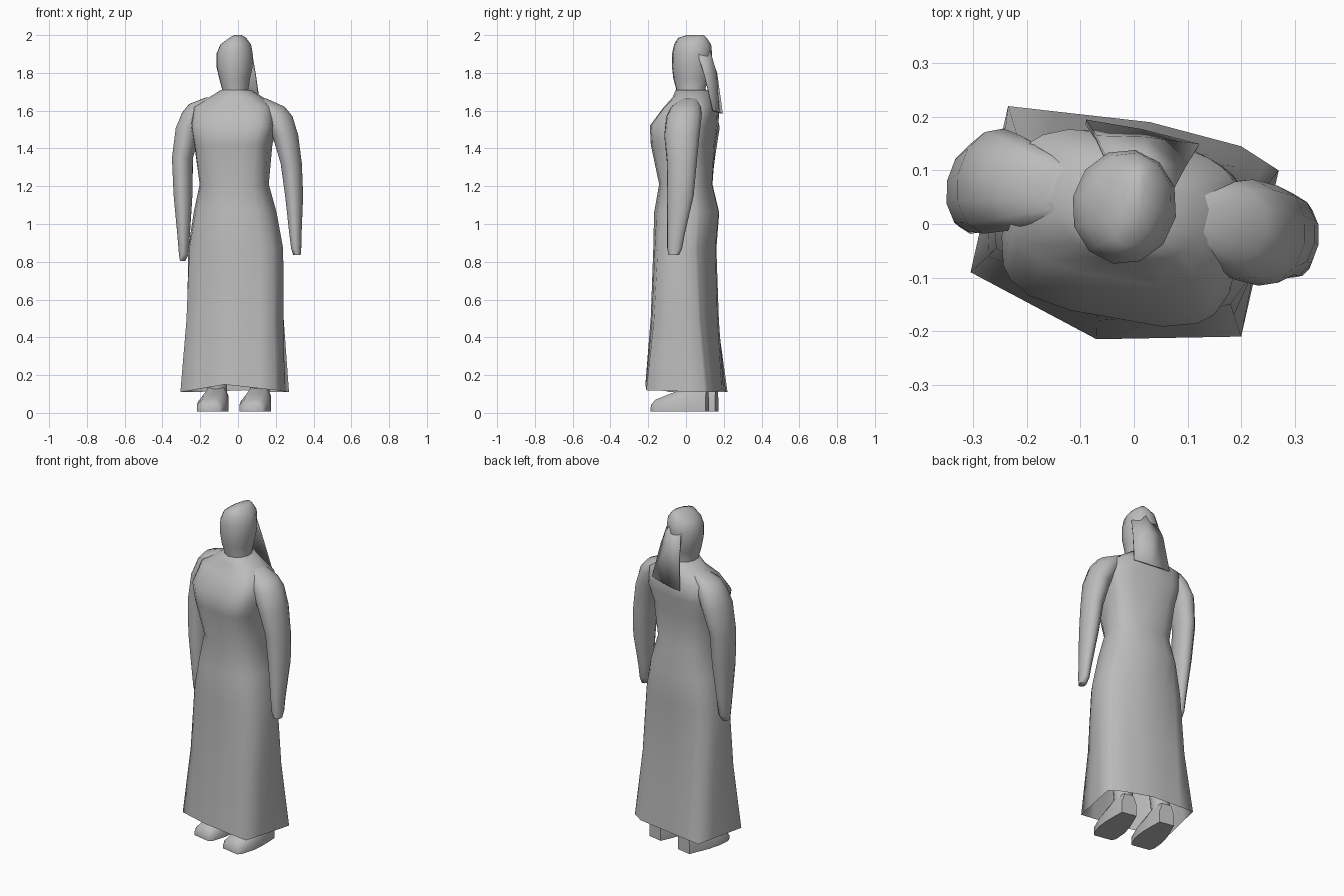
import bpy, bmesh
from math import sin, cos, pi, atan2, radians, copysign
from mathutils import Vector, Matrix

cube = bpy.data.objects.get("Cube")
if cube:
    bpy.data.objects.remove(cube)

grey = bpy.data.materials.new("stone grey")
grey.use_nodes = True
GREY = (0.5, 0.5, 0.5, 1)
grey.diffuse_color = GREY
grey.node_tree.nodes["Principled BSDF"].inputs["Base Color"].default_value = GREY

TURN = radians(-11)   # the figure is turned slightly to its right


def finish(name, bm, angle=60):
    bmesh.ops.recalc_face_normals(bm, faces=bm.faces)
    mesh = bpy.data.meshes.new(name)
    bm.to_mesh(mesh)
    bm.free()
    mesh.materials.append(grey)
    obj = bpy.data.objects.new(name, mesh)
    bpy.context.collection.objects.link(obj)
    bpy.ops.object.select_all(action='DESELECT')
    obj.select_set(True)
    bpy.context.view_layer.objects.active = obj
    bpy.ops.object.shade_smooth_by_angle(angle=radians(angle))
    return obj


def loft(name, rings, cap_start=True, angle=60):
    """Skin a list of closed rings of points."""
    bm = bmesh.new()
    loops = [[bm.verts.new(p) for p in ring] for ring in rings]
    n = len(loops[0])
    for a, b in zip(loops, loops[1:]):
        for i in range(n):
            j = (i + 1) % n
            bm.faces.new((a[i], a[j], b[j], b[i]))
    if cap_start:
        bm.faces.new(loops[0][::-1])
    bm.faces.new(loops[-1])
    return finish(name, bm, angle)


def oval(angles, z, cx, cy, rx, ry, power=2):
    """Level oval; a higher power makes it boxier."""
    turn = Matrix.Rotation(TURN, 3, 'Z')

    def bulge(v):
        return copysign(abs(v) ** (2 / power), v)
    return [Vector((cx, cy, z)) + turn @ Vector((rx * bulge(cos(a)), ry * bulge(sin(a)), 0))
            for a in angles]


def even(n):
    return [2 * pi * i / n for i in range(n)]


# Robe: angular hem blending into oval waist, boxy chest and shoulders
corners = [(.27, .1, .11), (.2, .145, .11), (.03, .19, .12), (-.235, .22, .11),
           (-.305, -.09, .11), (-.07, -.215, .15), (.2, -.21, .12)]
hem = []
for a, b in zip(corners, corners[1:] + corners[:1]):
    a, b = Vector(a), Vector(b)
    hem += [a, a.lerp(b, .33), a.lerp(b, .67)]
angles = [atan2(p.y, p.x) - TURN for p in hem]
robe = [hem]
thigh = oval(angles, .87, -.01, -.005, .25, .15)
robe.append([h.lerp(t, .5) for h, t in zip(hem, thigh)])
robe.append([Vector((h.x, h.y, t.z)).lerp(t, .75) for h, t in zip(hem, thigh)])
for ring in [(1.06, -.015, .005, .22, .17, 2.2), (1.21, -.02, .0, .183, .138, 2.3),
             (1.42, -.025, -.015, .203, .162, 3), (1.52, -.02, -.01, .222, .168, 3.5),
             (1.62, -.02, .03, .215, .135, 3), (1.67, -.01, .035, .145, .105, 2),
             (1.71, -.01, .03, .08, .085, 2)]:
    robe.append(oval(angles, *ring))
loft("robe", robe, cap_start=False, angle=75)

# Head with neck
loft("head", [oval(even(12), *r) for r in [
    (1.65, -.01, .035, .075, .085), (1.72, -.015, .025, .072, .08),
    (1.77, -.018, .028, .083, .097), (1.83, -.018, .03, .097, .106),
    (1.9, -.018, .032, .098, .108), (1.95, -.012, .035, .083, .1),
    (1.985, -.002, .034, .045, .078), (2.0, .0, .05, .018, .045)]])

# Hair falling behind the head as a flared sheet
bm = bmesh.new()
rows = [[bm.verts.new(p) for p in row] for row in [
    [(-.05, .115, 1.92), (.02, .12, 1.93), (.07, .06, 1.91)],
    [(-.07, .16, 1.8), (.02, .158, 1.8), (.092, .1, 1.79)],
    [(-.09, .19, 1.585), (.015, .172, 1.59), (.12, .145, 1.6)]]]
for a, b in zip(rows, rows[1:]):
    for i in range(2):
        bm.faces.new((a[i], a[i + 1], b[i + 1], b[i]))
hair = finish("hair", bm)
thickness = hair.modifiers.new("thickness", 'SOLIDIFY')
thickness.thickness = .01
thickness.offset = 0

# Arms hanging at the sides, narrowing into the hands
left_arm = [(.835, .312, -.065, .02, .028), (.87, .308, -.06, .027, .04),
            (.95, .304, -.053, .033, .048), (1.15, .297, -.03, .048, .072),
            (1.32, .282, -.022, .057, .08), (1.47, .25, -.022, .07, .095),
            (1.57, .205, -.01, .085, .095), (1.62, .17, .0, .08, .08),
            (1.665, .1, .02, .05, .045)]
right_arm = [(.805, -.293, .035, .014, .024), (.84, -.287, .04, .026, .038),
             (.95, -.288, .045, .034, .052), (1.15, -.291, .055, .05, .075),
             (1.35, -.294, .07, .056, .085), (1.51, -.262, .08, .068, .1),
             (1.59, -.225, .075, .072, .09), (1.635, -.195, .07, .065, .075),
             (1.67, -.12, .06, .05, .045)]
for name, arm in (("left_arm", left_arm), ("right_arm", right_arm)):
    loft(name, [oval(even(12), *r) for r in arm], angle=75)

# Feet as low wedges, with legs rising into the robe
for name, x, y in (("left", .1, -.03), ("right", -.125, .02)):
    place = Matrix.Translation((x, y, 0)) @ Matrix.Rotation(TURN, 4, 'Z')
    shoe = []
    for s, w, h in [(-.15, .055, .045), (-.125, .07, .07), (-.05, .078, .1),
                    (.02, .072, .125), (.08, .06, .15), (.145, .045, .13)]:
        shoe.append([place @ Vector(p) for p in [
            (-w, s, .008), (w, s, .008), (w, s, h * .6), (w * .6, s, h),
            (-w * .6, s, h), (-w, s, h * .6)]])
    loft(name + "_foot", shoe)
    ankle = place @ Vector((0, .08, 0))
    loft(name + "_leg", [oval(even(10), z, ankle.x, ankle.y * k, r, r)
                         for z, k, r in [(.08, 1, .05), (.3, .8, .06), (.6, .3, .07)]])
